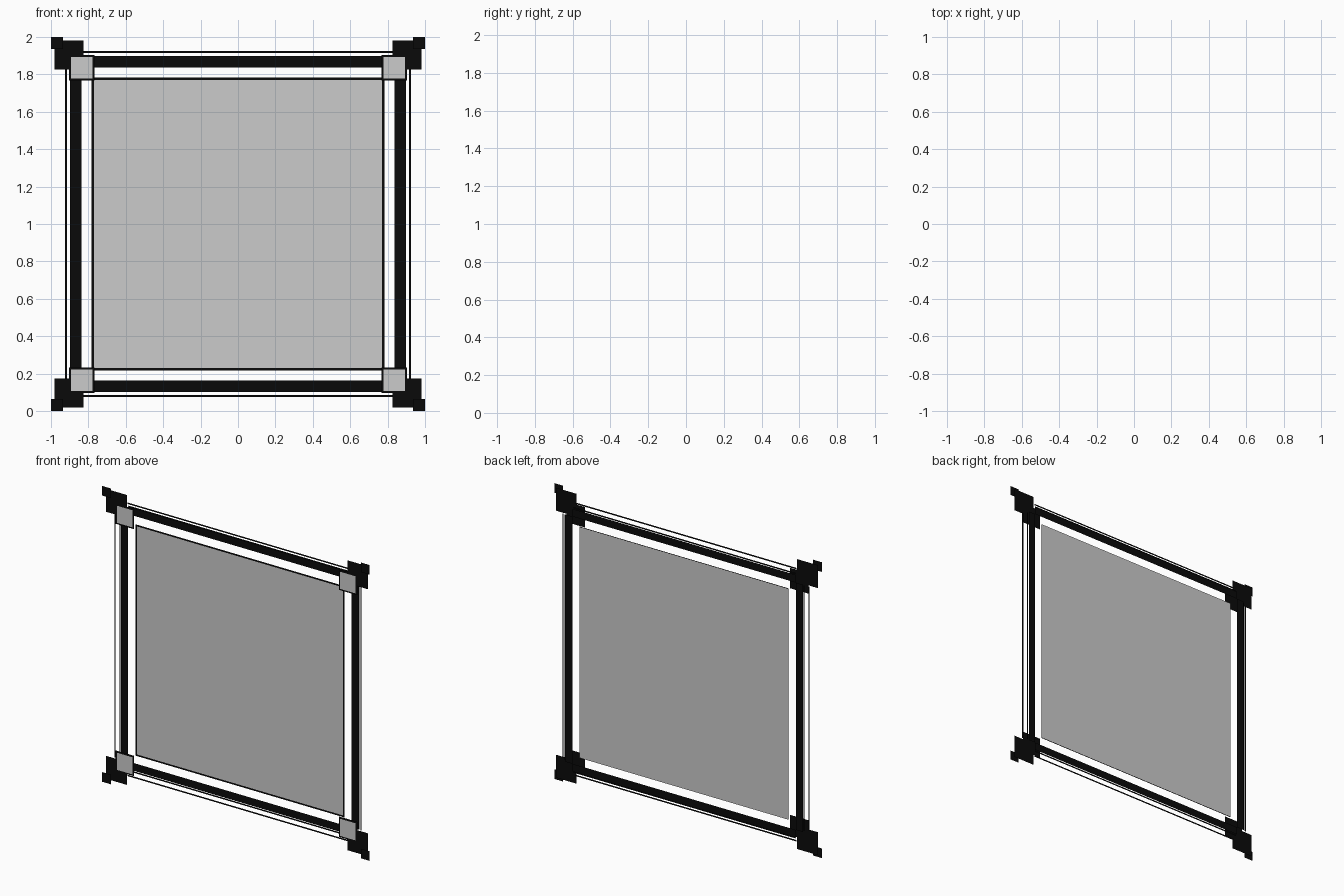
import bpy

if "Cube" in bpy.data.objects:
    bpy.data.objects.remove(bpy.data.objects["Cube"])

# Flat layered frame: every part is a thin sheet facing the front (-y)
black = bpy.data.materials.new("black")
black.diffuse_color = (0.003, 0.003, 0.003, 1)
black.use_nodes = True
black.node_tree.nodes["Principled BSDF"].inputs["Base Color"].default_value = black.diffuse_color
C = 1.0  # height of the centre


def sheet(name, rects, y, mat=None):
    """One object made of upright rectangles (x0, x1, z0, z1), z measured from the centre."""
    verts, faces = [], []
    for x0, x1, z0, z1 in rects:
        x0, x1 = sorted((x0, x1))
        z0, z1 = sorted((z0, z1))
        n = len(verts)
        verts += [(x0, y, C + z0), (x1, y, C + z0), (x1, y, C + z1), (x0, y, C + z1)]
        faces.append((n, n + 1, n + 2, n + 3))
    me = bpy.data.meshes.new(name)
    me.from_pydata(verts, [], faces)
    if mat:
        me.materials.append(mat)
    ob = bpy.data.objects.new(name, me)
    bpy.context.collection.objects.link(ob)
    return ob


def corners(a, b):
    """The same square in all four corners."""
    return [(sx * a, sx * b, sz * a, sz * b) for sx in (-1, 1) for sz in (-1, 1)]


def sides(a, b, half):
    """Four strips between distances a and b from the centre."""
    out = []
    for s in (-1, 1):
        out.append((-half, half, s * a, s * b))
        out.append((s * a, s * b, -half, half))
    return out


# Stepped corner ornaments
sheet("corner_tips", corners(0.935, 1.0), -0.024, black)
sheet("corner_blocks", corners(0.825, 0.98), -0.010, black)
sheet("corner_square_backs", corners(0.766, 0.904), -0.015, black)
sheet("corner_square_faces", corners(0.777, 0.893), -0.019)

# Border bars and fine outer lines
sheet("outer_lines", sides(0.915, 0.925, 0.825), 0.0, black)
sheet("bar_edges", sides(0.888, 0.898, 0.83), 0.014, black)
sheet("border_bars", sides(0.836, 0.888, 0.836), 0.021, black)

# Central panel with its thin outline in front
sheet("panel", [(-0.78, 0.78, -0.78, 0.78)], 0.024)
sheet("panel_outline", sides(0.771, 0.782, 0.782), 0.020, black)
